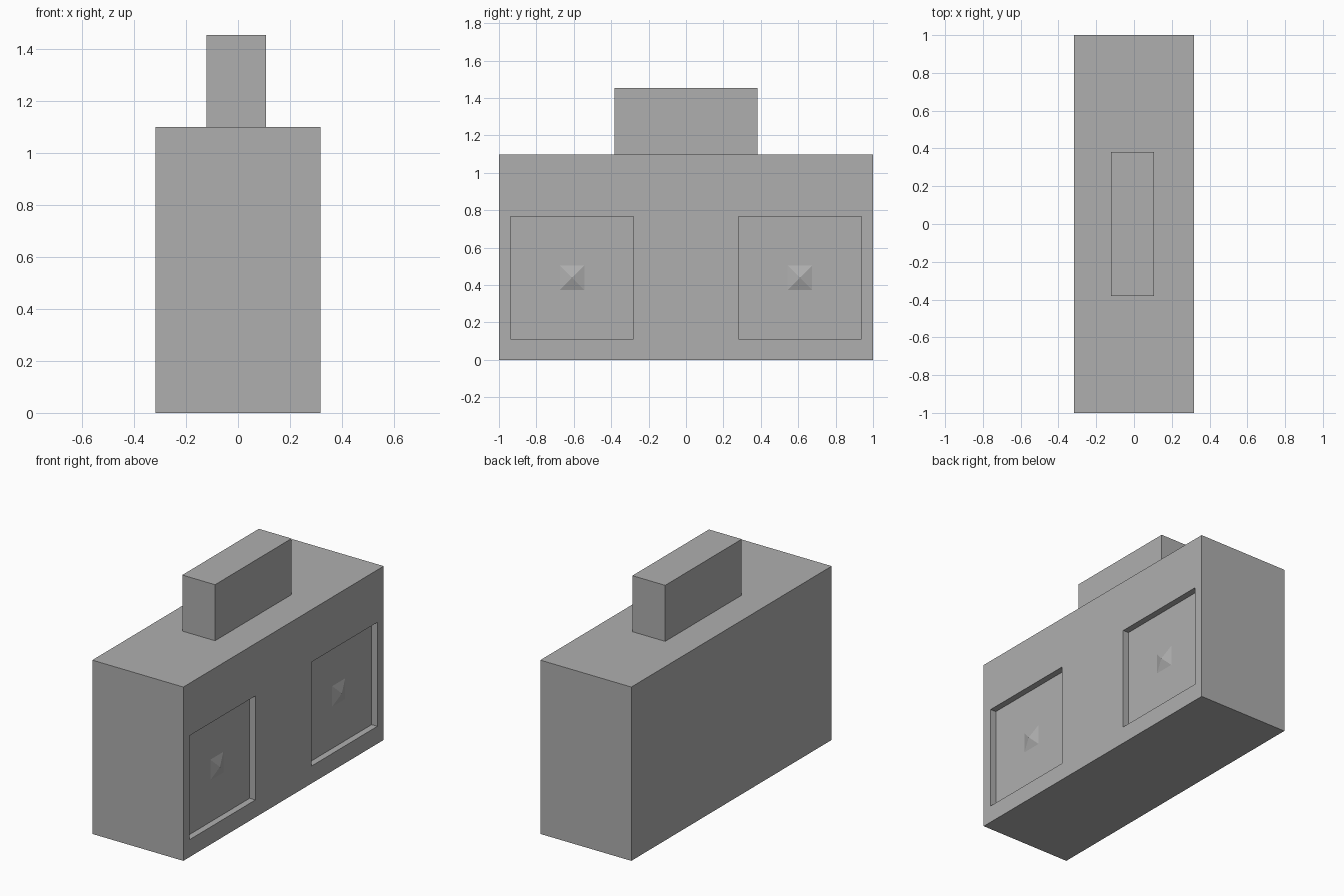
import bpy
import bmesh
from mathutils import Matrix, Vector

cube = bpy.data.objects.get("Cube")
if cube:
    bpy.data.objects.remove(cube, do_unlink=True)

GREY = (0.43, 0.43, 0.43, 1.0)
grey = bpy.data.materials.new("plain_grey")
grey.use_nodes = True
grey.diffuse_color = GREY
grey.node_tree.nodes["Principled BSDF"].inputs["Base Color"].default_value = GREY


def box(bm, low, high):
    """Add a box between two opposite corners."""
    low, high = Vector(low), Vector(high)
    size = Matrix.Diagonal((*(high - low), 1))
    bmesh.ops.create_cube(bm, size=1, matrix=Matrix.Translation((low + high) / 2) @ size)


def finish(bm, name):
    bmesh.ops.recalc_face_normals(bm, faces=bm.faces[:])
    mesh = bpy.data.meshes.new(name)
    bm.to_mesh(mesh)
    bm.free()
    mesh.materials.append(grey)
    obj = bpy.data.objects.new(name, mesh)
    bpy.context.collection.objects.link(obj)


# Body block
HALF_WIDTH, HEIGHT = 0.318, 1.098
INNER, OUTER = 0.28, 0.937
BOTTOM, TOP = 0.11, 0.767
RECESS, STUD, STUD_HEIGHT = 0.04, 0.13, 0.022

bm = bmesh.new()
box(bm, (-HALF_WIDTH, -1, 0), (HALF_WIDTH, 1, HEIGHT))
bmesh.ops.recalc_face_normals(bm, faces=bm.faces[:])


def side_faces():
    return [f for f in bm.faces if f.normal.x > 0.9]


# Cut the panel outlines into one side only
cuts = [((0, y, 0), (0, 1, 0)) for y in (-OUTER, -INNER, INNER, OUTER)]
cuts += [((0, 0, z), (0, 0, 1)) for z in (BOTTOM, TOP)]
for point, normal in cuts:
    faces = side_faces()
    edges = {e for f in faces for e in f.edges}
    verts = {v for f in faces for v in f.verts}
    bmesh.ops.bisect_plane(bm, geom=[*faces, *edges, *verts],
                           plane_co=point, plane_no=normal)
    bm.normal_update()

# Sink the two square panels and raise a shallow pyramid in each
panels = []
for f in side_faces():
    c = f.calc_center_median()
    if INNER < abs(c.y) < OUTER and BOTTOM < c.z < TOP:
        panels.append(f)
bmesh.ops.inset_individual(bm, faces=panels, thickness=0, depth=-RECESS)
bm.normal_update()
bmesh.ops.inset_individual(bm, faces=panels, use_even_offset=True,
                           thickness=(OUTER - INNER - STUD) / 2)
bm.normal_update()
bmesh.ops.poke(bm, faces=panels, offset=STUD_HEIGHT)
finish(bm, "body")

# Top block
bm = bmesh.new()
box(bm, (-0.122, -0.382, HEIGHT), (0.107, 0.382, 1.452))
finish(bm, "top_block")
